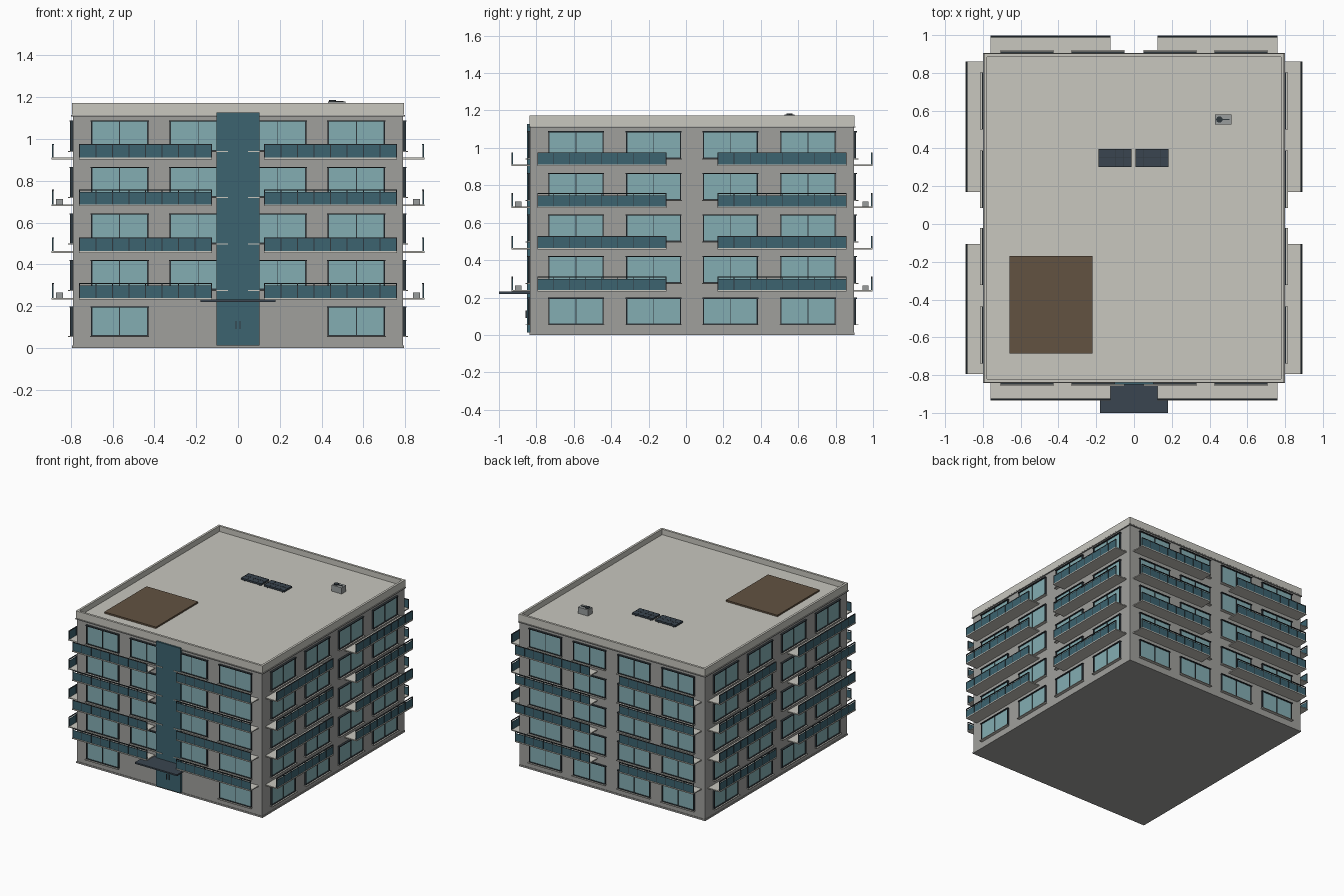
import bpy, bmesh, math
from mathutils import Matrix, Vector

if "Cube" in bpy.data.objects:
    bpy.data.objects.remove(bpy.data.objects["Cube"])

YC, HX, HY = 0.032, 0.79, 0.865      # plan centre and half sizes of the block
PITCH = 0.2225                       # storey height


def mat(name, rgb):
    m = bpy.data.materials.new(name)
    m.diffuse_color = (*rgb, 1)
    m.use_nodes = True
    m.node_tree.nodes["Principled BSDF"].inputs["Base Color"].default_value = m.diffuse_color
    return m


WALL = mat("grey render", (0.35, 0.35, 0.335))
PALE = mat("pale concrete", (0.58, 0.57, 0.52))
GLASS = mat("window glass", (0.23, 0.42, 0.45))
TEAL = mat("dark teal glass", (0.045, 0.125, 0.16))
FRAME = mat("dark metal", (0.03, 0.04, 0.048))
SLATE = mat("slate panel", (0.042, 0.06, 0.08))
DECK = mat("brown deck", (0.122, 0.084, 0.053))
UNIT = mat("unit grey", (0.32, 0.34, 0.34))


def add_box(bm, lo, hi, tf=Matrix()):
    lo, hi = Vector(lo), Vector(hi)
    m = Matrix.Translation((lo + hi) / 2) @ Matrix.Diagonal((*(hi - lo), 1))
    bmesh.ops.create_cube(bm, size=1, matrix=tf @ m)


def finish(bm, name, material):
    me = bpy.data.meshes.new(name)
    bm.to_mesh(me)
    bm.free()
    me.materials.append(material)
    ob = bpy.data.objects.new(name, me)
    bpy.context.collection.objects.link(ob)
    return ob


def boxes(name, material, items, tf=Matrix()):
    bm = bmesh.new()
    for lo, hi in items:
        add_box(bm, lo, hi, tf)
    return finish(bm, name, material)


def rect(h, z0, z1):
    """Box spanning the whole plan, grown outward by h."""
    return (-HX - h, YC - HY - h, z0), (HX + h, YC + HY + h, z1)


# Main block, plinth, roof and parapet
boxes("walls", WALL, [rect(0, 0.005, 1.118)])
boxes("plinth", WALL, [rect(0.004, 0, 0.012)])
boxes("roof_slab", PALE, [rect(0.002, 1.112, 1.13)])
o, i = HX + 0.005, HX - 0.012
p, q = HY + 0.005, HY - 0.012
boxes("parapet", PALE, [
    ((-o, YC - p, 1.118), (o, YC - q, 1.172)), ((-o, YC + q, 1.118), (o, YC + p, 1.172)),
    ((-o, YC - q, 1.118), (-i, YC + q, 1.172)), ((i, YC - q, 1.118), (o, YC + q, 1.172))])
boxes("parapet_ledge", WALL, [rect(0.009, 1.108, 1.114)])


def facade(name, angle, half, dist, centres, hw, bal, skip_ground):
    """Windows and balconies of one side; local u along the wall, -y outward."""
    tf = (Matrix.Translation((0, YC, 0)) @ Matrix.Rotation(angle, 4, 'Z')
          @ Matrix.Translation((0, -dist, 0)))
    frames, panes, sills = [], [], []
    slabs, glass, rails, units = [], [], [], []
    t = 0.006
    for fl in range(5):
        z0, z1 = 0.056 + fl * PITCH - 0.001 * fl, 0.199 + fl * PITCH
        for c in centres:
            if fl == 0 and skip_ground and abs(c) < 0.3:
                continue
            a, b = c - hw, c + hw
            # frame ring, centre mullion, pane and projecting sill
            for x0, x1 in ((a, a + t), (b - t, b)):
                frames.append(((x0, -0.013, z0), (x1, 0.01, z1)))
            frames.append(((a + t, -0.013, z0), (b - t, 0.01, z0 + t)))
            frames.append(((a - 0.003, -0.016, z1 - t), (b + 0.003, 0.01, z1)))
            frames.append(((c - 0.002, -0.01, z0 + t), (c + 0.002, 0.01, z1 - t)))
            panes.append(((a + t, -0.006, z0 + t), (b - t, 0.005, z1 - t)))
            sills.append(((a - 0.004, -0.024, z0 - 0.004), (b + 0.004, 0.01, z0 + 0.001)))
        if fl == 0:
            continue
        s = 0.24 + (fl - 1) * 0.2235          # balcony floor level
        tall = fl % 2 == 1
        top = s + (0.072 if tall else 0.066)
        for side in (-1, 1):
            a, b = sorted((side * bal[0], side * bal[1]))
            slabs.append(((a, -0.101, s - 0.008), (b, 0.01, s)))
            glass.append(((a, -0.097, s), (b, -0.093, top - (0.014 if tall else 0.004))))
            rails.append(((a, -0.099, top - 0.005), (b, -0.091, top)))
            n = 8
            for k in range(n + 1):
                x = a + 0.002 + (b - a - 0.004) * k / n
                rails.append(((x - 0.0015, -0.099, s), (x + 0.0015, -0.092, top - 0.005)))
            if tall:                           # small outdoor unit on every other floor
                m = side * (bal[1] - 0.1)
                units.append(((m - 0.025, -0.08, s), (m + 0.025, -0.047, s + 0.025)))
    for part, m, items in (("window_frames", FRAME, frames), ("window_panes", GLASS, panes),
                           ("window_sills", PALE, sills), ("balcony_slabs", PALE, slabs),
                           ("balcony_glass", TEAL, glass), ("balcony_rails", FRAME, rails),
                           ("balcony_units", UNIT, units)):
        boxes(name + "_" + part, m, items, tf)


short = ((-0.566, -0.19, 0.19, 0.566), 0.137, (0.125, 0.76))
long = ((-0.62, -0.205, 0.205, 0.62), 0.147, (0.137, 0.827))
facade("front", 0, HX, HY, *short, True)
facade("back", math.pi, HX, HY, *short, False)
facade("right", math.pi / 2, HY, HX, *long, False)
facade("left", -math.pi / 2, HY, HX, *long, False)

# Glazed stair tower with door handles, and entrance canopy
yf = YC - HY
boxes("stair_tower", TEAL, [((-0.104, yf - 0.018, 0.012), (0.104, yf + 0.01, 1.127))])
boxes("door_handles", FRAME, [((x - 0.002, yf - 0.024, 0.09), (x + 0.002, yf - 0.016, 0.13))
                              for x in (-0.01, 0.01)])
boxes("entrance_canopy", SLATE, [((-0.18, -1.0, 0.22), (0.18, yf, 0.231))])

# Roof deck
boxes("roof_deck", DECK, [((-0.66, -0.685, 1.128), (-0.22, -0.17, 1.142))])

# Solar panels with a cell grid
cells, lines = [], []
for x0 in (-0.187, 0.008):
    x1, y0, y1 = x0 + 0.174, 0.303, 0.397
    cells.append(((x0, y0, 1.14), (x1, y1, 1.152)))
    for k in range(5):
        x = x0 + 0.001 + (x1 - x0 - 0.002) * k / 4
        lines.append(((x - 0.001, y0, 1.15), (x + 0.001, y1, 1.153)))
    for k in range(3):
        y = y0 + 0.001 + (y1 - y0 - 0.002) * k / 2
        lines.append(((x0, y - 0.001, 1.15), (x1, y + 0.001, 1.153)))
    lines += [((x, y0 + 0.01, 1.128), (x + 0.006, y1 - 0.01, 1.141)) for x in (x0 + 0.02, x1 - 0.026)]
boxes("solar_panels", SLATE, cells)
boxes("solar_frames", FRAME, lines)

# Roof ventilation unit with round fan and pipe
boxes("roof_unit", UNIT, [((0.43, 0.527, 1.128), (0.515, 0.58, 1.178))])
bm = bmesh.new()
bmesh.ops.create_cone(bm, cap_ends=True, segments=16, radius1=0.017, radius2=0.017, depth=0.008,
                      matrix=Matrix.Translation((0.452, 0.553, 1.181)))
add_box(bm, (0.465, 0.55, 1.176), (0.505, 0.556, 1.182))
finish(bm, "roof_unit_fan", FRAME)
